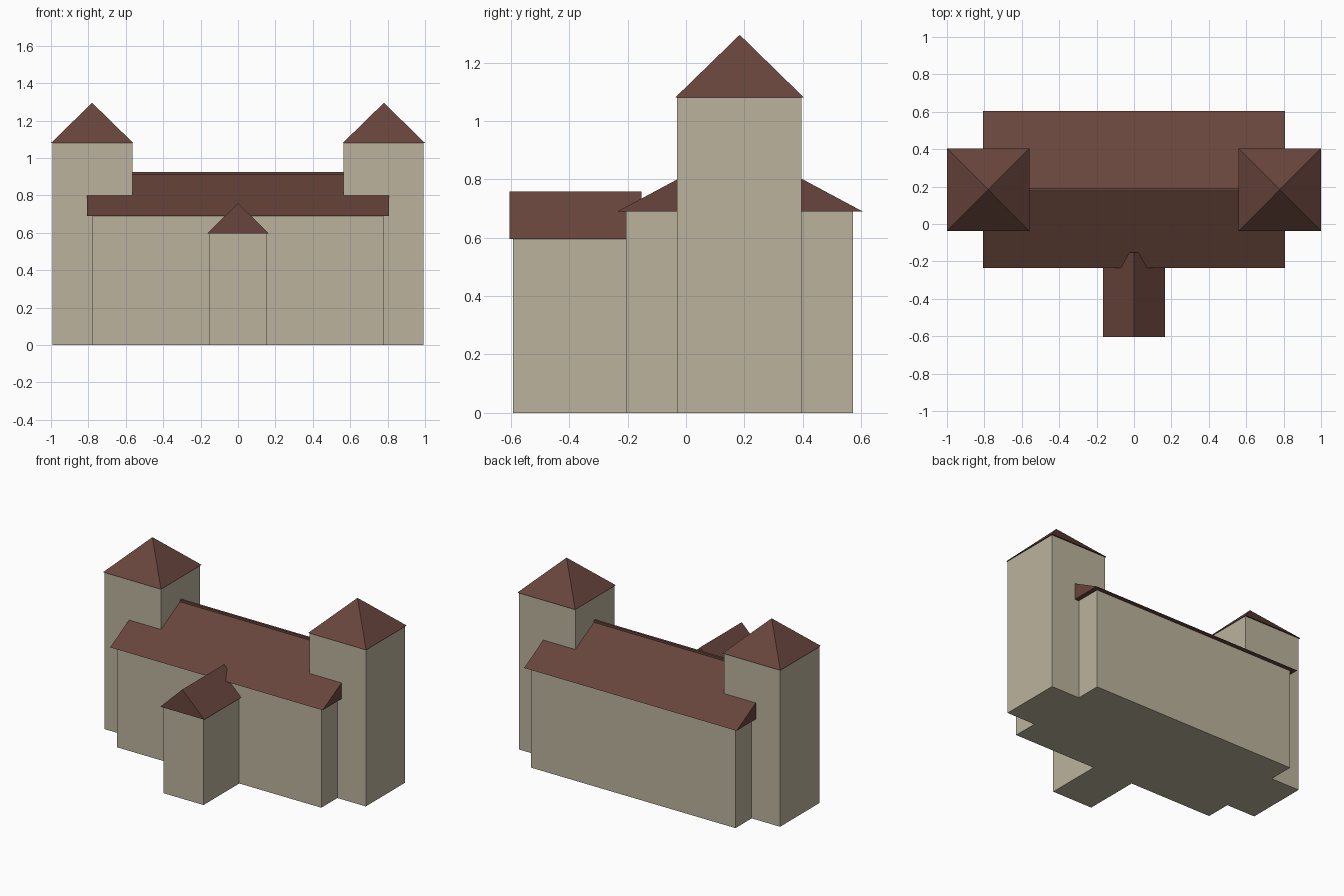
import bpy, bmesh

if "Cube" in bpy.data.objects:
    bpy.data.objects.remove(bpy.data.objects["Cube"])


def material(name, color):
    m = bpy.data.materials.new(name)
    m.diffuse_color = (*color, 1)
    m.use_nodes = True
    m.node_tree.nodes["Principled BSDF"].inputs["Base Color"].default_value = m.diffuse_color
    return m


WALL = material("stone", (0.50, 0.45, 0.34))
ROOF = material("roof_tile", (0.14, 0.06, 0.045))


def hull(name, points, mat):
    """Convex flat-faced solid around a few corner points."""
    bm = bmesh.new()
    for p in points:
        bm.verts.new(p)
    bmesh.ops.convex_hull(bm, input=bm.verts)
    bmesh.ops.dissolve_limit(bm, angle_limit=0.01, verts=bm.verts, edges=bm.edges)
    bmesh.ops.recalc_face_normals(bm, faces=bm.faces)
    mesh = bpy.data.meshes.new(name)
    bm.to_mesh(mesh)
    bm.free()
    mesh.materials.append(mat)
    obj = bpy.data.objects.new(name, mesh)
    bpy.context.collection.objects.link(obj)
    return obj


def box(name, xs, ys, zs, mat):
    return hull(name, [(x, y, z) for x in xs for y in ys for z in zs], mat)


def roof(name, xs, ys, eaves, ridge):
    """Roof over a rectangle; ridge is a list of its top points."""
    base = [(x, y, eaves) for x in xs for y in ys]
    return hull(name, base + ridge, ROOF)


# Main hall with gabled roof and ridge cap
MID_Y = 0.185
box("hall_walls", (-0.777, 0.777), (-0.205, 0.572), (0, 0.69), WALL)
roof("hall_roof", (-0.808, 0.808), (-0.235, 0.605), 0.69,
     [(-0.808, MID_Y, 0.915), (0.808, MID_Y, 0.915)])
box("ridge_cap", (-0.777, 0.777), (MID_Y - 0.008, MID_Y + 0.008), (0.9, 0.925), ROOF)

# Front porch with gabled roof
box("porch_walls", (-0.153, 0.153), (-0.593, -0.2), (0, 0.595), WALL)
roof("porch_roof", (-0.167, 0.167), (-0.605, -0.152), 0.595,
     [(0, -0.605, 0.758), (0, -0.152, 0.758)])

# Side towers with pyramid roofs
for side, s in (("left", -1), ("right", 1)):
    box(side + "_tower_walls", (s * 0.565, s * 0.993), (-0.03, 0.396), (0, 1.08), WALL)
    roof(side + "_tower_roof", (s * 0.56, s * 1.0), (-0.037, 0.404), 1.08,
         [(s * 0.78, 0.184, 1.295)])
